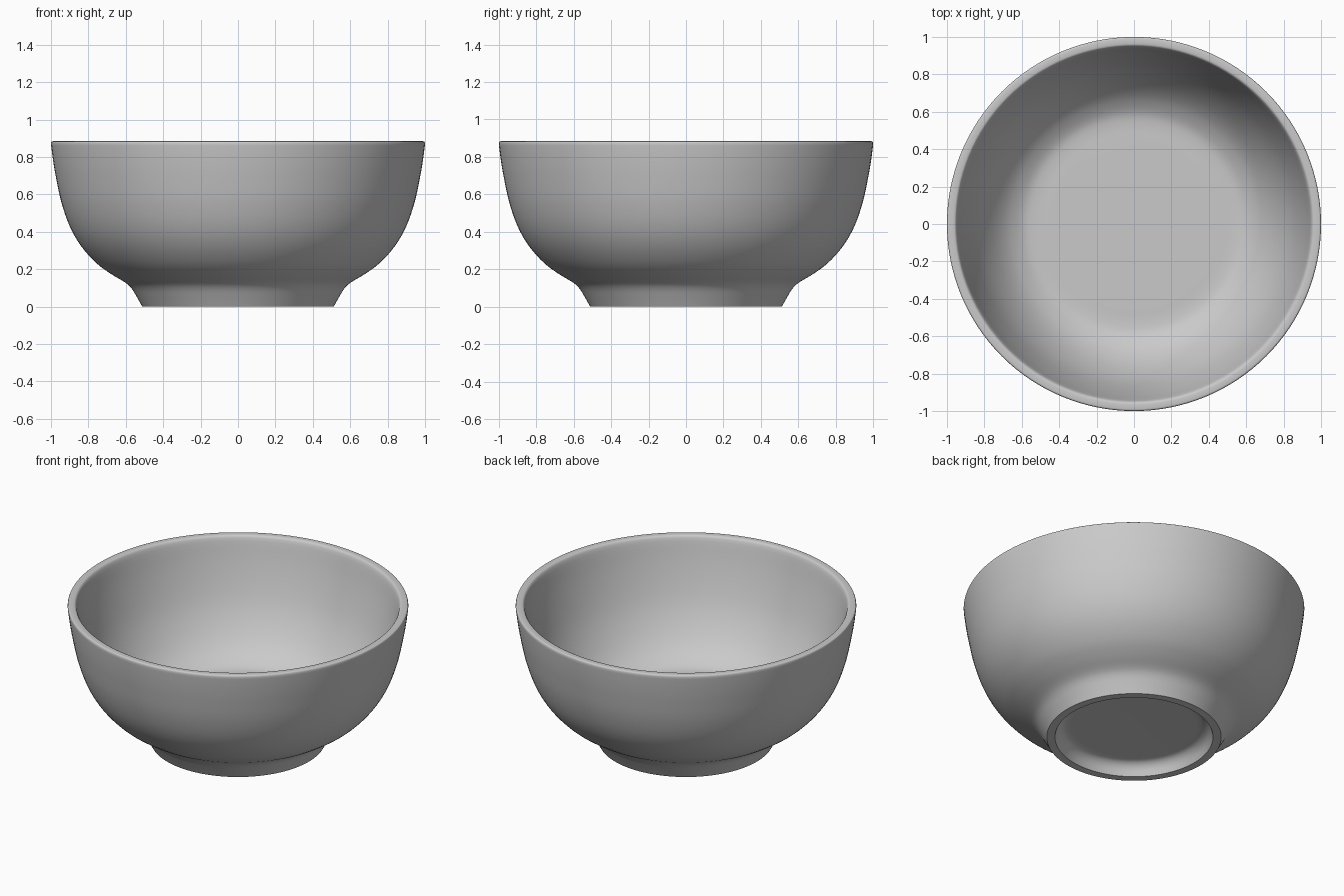
import bpy, bmesh, math
from mathutils import Vector

cube = bpy.data.objects.get("Cube")
if cube:
    bpy.data.objects.remove(cube, do_unlink=True)

SEGMENTS = 128


def smooth_curve(points, steps=4):
    """Catmull-Rom curve through (radius, height) points."""
    p = [Vector(q) for q in points]
    p = [2 * p[0] - p[1]] + p + [2 * p[-1] - p[-2]]
    out = []
    for i in range(1, len(p) - 2):
        a, b, c, d = p[i - 1:i + 3]
        for s in range(steps):
            t = s / steps
            out.append(0.5 * (2 * b + (c - a) * t + (2 * a - 5 * b + 4 * c - d) * t * t
                              + (3 * b - a - 3 * c + d) * t ** 3))
    out.append(p[-2])
    return out


# Profile sections, from the underside centre round to the inner floor centre
recess = smooth_curve([(0.34, 0.08), (0.39, 0.078), (0.42, 0.068),
                       (0.444, 0.043), (0.464, 0.0)])
outer_wall = smooth_curve([
    (0.512, 0.0), (0.54, 0.05), (0.57, 0.098), (0.605, 0.13), (0.68, 0.175),
    (0.76, 0.235), (0.84, 0.325), (0.90, 0.43), (0.945, 0.56),
    (0.975, 0.70), (0.99, 0.79), (0.999, 0.86)])
rim = smooth_curve([(1.0, 0.872), (0.997, 0.881), (0.989, 0.884),
                    (0.965, 0.884), (0.954, 0.880), (0.947, 0.868)], 2)
inner_wall = smooth_curve([
    (0.942, 0.85), (0.915, 0.73), (0.88, 0.605), (0.843, 0.50), (0.80, 0.41),
    (0.75, 0.33), (0.70, 0.27), (0.65, 0.228), (0.59, 0.195), (0.53, 0.185),
    (0.45, 0.185)])
profile = ([Vector((0, 0.08))] + recess + outer_wall + rim + inner_wall
           + [Vector((0, 0.185))])

# Revolve the profile into the bowl
bm = bmesh.new()
verts = [bm.verts.new((p.x, 0, p.y)) for p in profile]
edges = [bm.edges.new(pair) for pair in zip(verts, verts[1:])]
bmesh.ops.spin(bm, geom=verts + edges, cent=(0, 0, 0), axis=(0, 0, 1),
               angle=2 * math.pi, steps=SEGMENTS)
bmesh.ops.remove_doubles(bm, verts=bm.verts, dist=0.0001)
bmesh.ops.recalc_face_normals(bm, faces=bm.faces)
mesh = bpy.data.meshes.new("bowl")
bm.to_mesh(mesh)
bm.free()
bowl = bpy.data.objects.new("bowl", mesh)
bpy.context.collection.objects.link(bowl)

# Plain grey glaze
glaze = bpy.data.materials.new("grey")
glaze.use_nodes = True
colour = (0.59, 0.59, 0.59, 1.0)
glaze.diffuse_color = colour
glaze.node_tree.nodes["Principled BSDF"].inputs["Base Color"].default_value = colour
mesh.materials.append(glaze)

# Smooth surface with a crisp foot ring edge
bpy.ops.object.select_all(action="DESELECT")
bowl.select_set(True)
bpy.context.view_layer.objects.active = bowl
bpy.ops.object.shade_smooth_by_angle(angle=math.radians(40))
